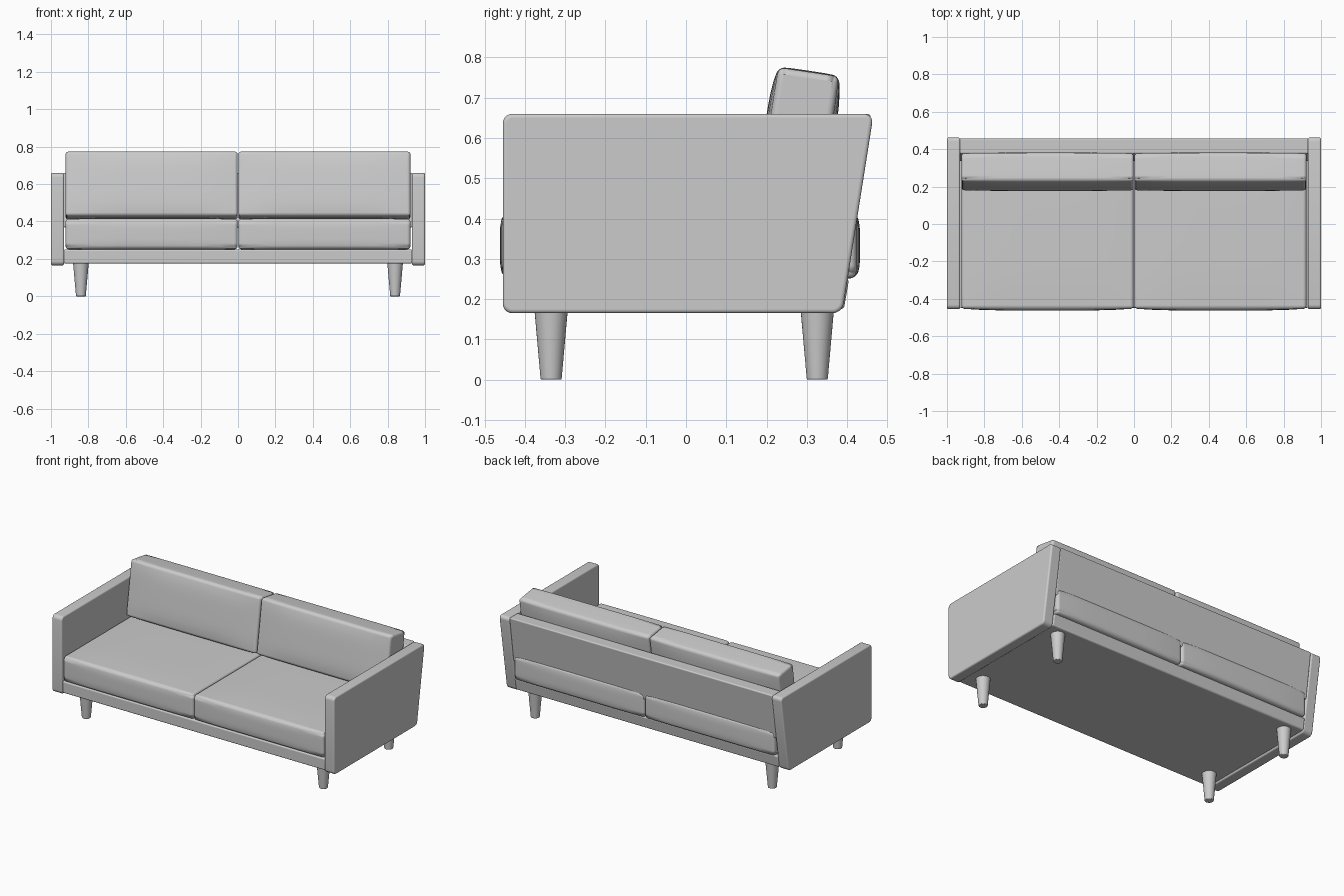
import bpy, bmesh, math
from mathutils import Matrix, Vector

cube = bpy.data.objects.get("Cube")
if cube:
    bpy.data.objects.remove(cube, do_unlink=True)

grey = bpy.data.materials.new("soft grey")
grey.use_nodes = True
grey.diffuse_color = (0.6, 0.6, 0.6, 1)
grey.node_tree.nodes["Principled BSDF"].inputs["Base Color"].default_value = (0.6, 0.6, 0.6, 1)


def finish(name, bm, bevel=0, segments=4, angle=40):
    """Turn a bmesh into a smooth shaded object with rounded edges."""
    bmesh.ops.recalc_face_normals(bm, faces=bm.faces)
    mesh = bpy.data.meshes.new(name)
    bm.to_mesh(mesh)
    bm.free()
    mesh.materials.append(grey)
    obj = bpy.data.objects.new(name, mesh)
    bpy.context.collection.objects.link(obj)
    if bevel:
        mod = obj.modifiers.new("rounded edges", "BEVEL")
        mod.width, mod.segments = bevel, segments
        mod.limit_method, mod.angle_limit = "ANGLE", math.radians(angle)
    bpy.ops.object.select_all(action="DESELECT")
    obj.select_set(True)
    bpy.context.view_layer.objects.active = obj
    bpy.ops.object.shade_smooth_by_angle(angle=math.radians(35))
    return obj


def prism(name, profile, x0, x1, bevel, corner=0):
    """Extrude a side profile (y, z) from x0 to x1, with rounded profile corners."""
    bm = bmesh.new()
    face = bm.faces.new([bm.verts.new((x0, y, z)) for y, z in profile])
    if corner:
        bmesh.ops.bevel(bm, geom=bm.verts[:], offset=corner, segments=5,
                        profile=0.5, affect="VERTICES")
    moved = bmesh.ops.extrude_face_region(bm, geom=bm.faces[:])["geom"]
    bmesh.ops.translate(bm, vec=(x1 - x0, 0, 0),
                        verts=[v for v in moved if isinstance(v, bmesh.types.BMVert)])
    return finish(name, bm, bevel)


def cushion(name, size, centre, bulge, bevel, tilt=0):
    """Box with gently puffed faces; bulge is the puff along each axis."""
    bm = bmesh.new()
    bmesh.ops.create_cube(bm, size=2)
    bmesh.ops.subdivide_edges(bm, edges=bm.edges[:], cuts=9, use_grid_fill=True)
    for v in bm.verts:
        p = v.co.copy()
        for i in range(3):
            a, b = p[(i + 1) % 3], p[(i + 2) % 3]
            puff = (1 - a ** 4) * (1 - b ** 4)
            v.co[i] = p[i] * (size[i] / 2 + bulge[i] * puff)
    bmesh.ops.transform(bm, verts=bm.verts[:], matrix=Matrix.Translation(Vector(centre))
                        @ Matrix.Rotation(tilt, 4, "X"))
    return finish(name, bm, bevel, 5, 50)


# Base frame and leaning back panel
prism("base_frame", [(-0.448, 0.175), (0.392, 0.175), (0.405, 0.25), (-0.448, 0.25)],
      -0.932, 0.932, 0.008)
prism("back_panel", [(0.335, 0.368), (0.418, 0.368), (0.459, 0.66), (0.376, 0.66)],
      -0.932, 0.932, 0.008)

for side, word in ((-1, "right"), (1, "left")):
    # Arms with a sloping rear edge
    prism(f"{word}_arm", [(-0.455, 0.165), (0.388, 0.165), (0.466, 0.66), (-0.455, 0.66)],
          side * 0.93, side * 1.0, 0.009, 0.024)

    # Loose cushions
    cushion(f"{word}_seat_cushion", (0.92, 0.875, 0.162), (side * 0.462, -0.015, 0.333),
            (0, 0.01, 0.008), 0.034)
    cushion(f"{word}_back_cushion", (0.92, 0.152, 0.348), (side * 0.462, 0.279, 0.592),
            (0, 0.012, 0.003), 0.022, math.radians(-8.5))

    # Tapered legs
    for y, place in ((-0.335, "front"), (0.326, "back")):
        bm = bmesh.new()
        bmesh.ops.create_cone(bm, cap_ends=True, segments=32, radius1=0.026, radius2=0.042,
                              depth=0.18, matrix=Matrix.Translation((side * 0.84, y, 0.09)))
        finish(f"{word}_{place}_leg", bm, 0.003, 2, 60)
